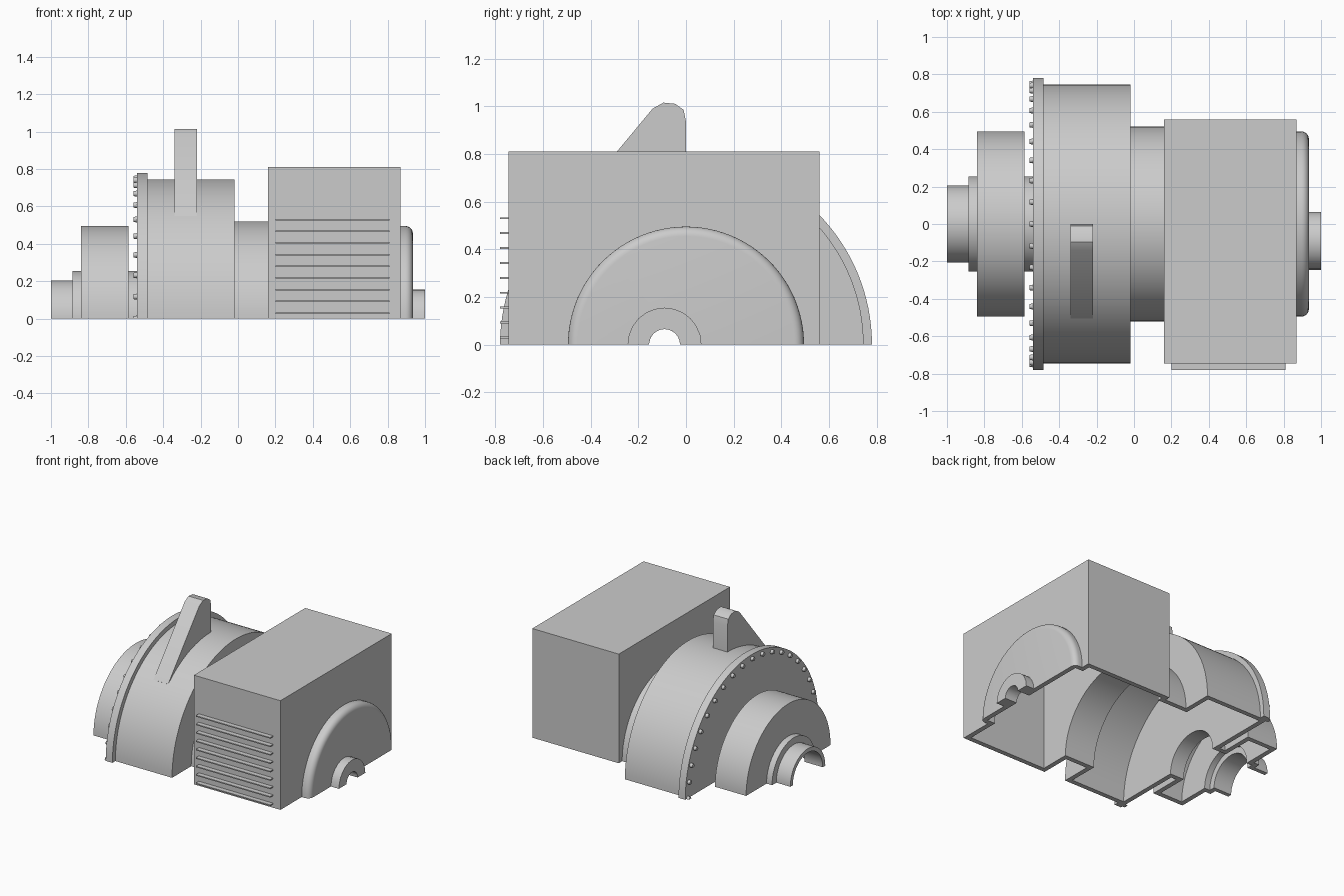
import bpy
import bmesh
from math import pi, sin, cos, radians
from mathutils import Matrix

if "Cube" in bpy.data.objects:
    bpy.data.objects.remove(bpy.data.objects["Cube"])

# Single painted-metal colour
grey = bpy.data.materials.new("machine_grey")
grey.use_nodes = True
grey.diffuse_color = (0.6, 0.6, 0.6, 1)
grey.node_tree.nodes["Principled BSDF"].inputs["Base Color"].default_value = (0.6, 0.6, 0.6, 1)

WALL = 0.035


def finish(name, bm):
    """Turn a bmesh into a shaded object."""
    bmesh.ops.remove_doubles(bm, verts=bm.verts, dist=1e-5)
    bmesh.ops.recalc_face_normals(bm, faces=bm.faces)
    mesh = bpy.data.meshes.new(name)
    bm.to_mesh(mesh)
    bm.free()
    mesh.materials.append(grey)
    for poly in mesh.polygons:
        poly.use_smooth = True
    mesh.set_sharp_from_angle(angle=radians(32))
    obj = bpy.data.objects.new(name, mesh)
    bpy.context.collection.objects.link(obj)
    return obj


def half_turn(name, profile, steps=48, cy=0):
    """Sweep a closed (x, radius) profile half way round the x axis."""
    bm = bmesh.new()
    rings = []
    for i in range(steps + 1):
        a = pi * i / steps
        rings.append([bm.verts.new((x, cy + r * cos(a), r * sin(a))) for x, r in profile])
    n = len(profile)
    for a, b in zip(rings, rings[1:]):
        for j in range(n):
            k = (j + 1) % n
            if profile[j][1] or profile[k][1]:
                bm.faces.new((a[j], a[k], b[k], b[j]))
    bm.faces.new(rings[0])
    bm.faces.new(rings[-1])
    return finish(name, bm)


def add_box(bm, x0, x1, y0, y1, z0, z1):
    mat = Matrix.Translation(((x0 + x1) / 2, (y0 + y1) / 2, (z0 + z1) / 2))
    bmesh.ops.create_cube(bm, size=1, matrix=mat @ Matrix.Diagonal((x1 - x0, y1 - y0, z1 - z0, 1)))


def add_rod(bm, x0, x1, y, z, r, segments, tip=None):
    mat = Matrix.Translation(((x0 + x1) / 2, y, z)) @ Matrix.Rotation(pi / 2, 4, "Y")
    bmesh.ops.create_cone(bm, cap_ends=True, segments=segments, radius1=tip or r,
                          radius2=r, depth=x1 - x0, matrix=mat)


def cut(obj, build, *args):
    """Subtract a box or rod from an object and bake the result."""
    bm = bmesh.new()
    build(bm, *args)
    cutter = finish("cutter", bm)
    cutter.hide_render = True
    mod = obj.modifiers.new("cut", "BOOLEAN")
    mod.operation, mod.solver, mod.object = "DIFFERENCE", "EXACT", cutter
    graph = bpy.context.evaluated_depsgraph_get()
    mesh = bpy.data.meshes.new_from_object(obj.evaluated_get(graph))
    obj.modifiers.clear()
    obj.data = mesh
    mesh.set_sharp_from_angle(angle=radians(32))
    bpy.data.objects.remove(cutter)


# Stepped hollow casing: sleeve, small drum, flange, large drum, neck
outer = [(-1, .205), (-.885, .205), (-.885, .255), (-.84, .255), (-.84, .495),
         (-.585, .495), (-.585, .255), (-.54, .255), (-.54, .78), (-.485, .78),
         (-.485, .745), (-.02, .745), (-.02, .52), (.165, .52)]
inner = [(.165, .485), (-.055, .485), (-.055, .71), (-.505, .71), (-.505, .22),
         (-.62, .22), (-.62, .46), (-.805, .46), (-.805, .22), (-.85, .22),
         (-.85, .175), (-1, .175)]
half_turn("stepped_casing", outer + inner, 64)

# Square housing, open below, with openings to the neck and end cover
bm = bmesh.new()
add_box(bm, .16, .87, -.745, .56, 0, .81)
housing = finish("square_housing", bm)
cut(housing, add_box, .16 + WALL, .87 - WALL, -.745 + WALL, .56 - WALL, -.2, .81 - WALL)
cut(housing, add_rod, .1, .22, 0, 0, .485, 128)
cut(housing, add_rod, .8, .9, 0, 0, .46, 128)

# Rounded end cover with a shaft opening
rim = [(.895 + .04 * sin(a), .455 + .04 * cos(a)) for a in (pi / 2 * i / 6 for i in range(7))]
cover = half_turn("end_cover", [(.865, .46), (.865, .495)] + rim + [(.935, 0), (.9, 0), (.9, .46)])
cut(cover, add_rod, .85, 1, -.09, 0, .065, 32)

# Shaft hub, offset from the main axis
half_turn("shaft_hub", [(.93, .065), (.93, .155), (1, .155), (1, .065)], 12, -.09)

# Cooling fins on the front of the housing
bm = bmesh.new()
for i in range(9):
    z = .03 + .0625 * i
    add_box(bm, .2, .81, -.78, -.74, z - .004, z + .004)
finish("cooling_fins", bm)

# Ring of flange bolts, trimmed flat at the split line
bm = bmesh.new()
for i in range(21):
    a = pi * i / 20
    add_rod(bm, -.56, -.535, .75 * cos(a), .75 * sin(a), .017, 12, .013)
cutoff = bmesh.ops.bisect_plane(bm, geom=bm.verts[:] + bm.edges[:] + bm.faces[:],
                                plane_co=(0, 0, 0), plane_no=(0, 0, -1), clear_outer=True)
bmesh.ops.holes_fill(bm, edges=[e for e in bm.edges if e.is_boundary])
finish("flange_bolts", bm)

# Lifting lug: rounded top, sloping down the front of the large drum
side = [(0, .935), (-.01, .985), (-.045, 1.01), (-.095, 1.015), (-.14, .99), (-.505, .55)]
side += [(-.73 * sin(a), .73 * cos(a)) for a in (.74 * (1 - i / 10) for i in range(11))]
bm = bmesh.new()
face = bm.faces.new([bm.verts.new((-.34, y, z)) for y, z in side])
new = bmesh.ops.extrude_face_region(bm, geom=[face])["geom"]
bmesh.ops.translate(bm, vec=(.12, 0, 0), verts=[v for v in new if isinstance(v, bmesh.types.BMVert)])
finish("lifting_lug", bm)
